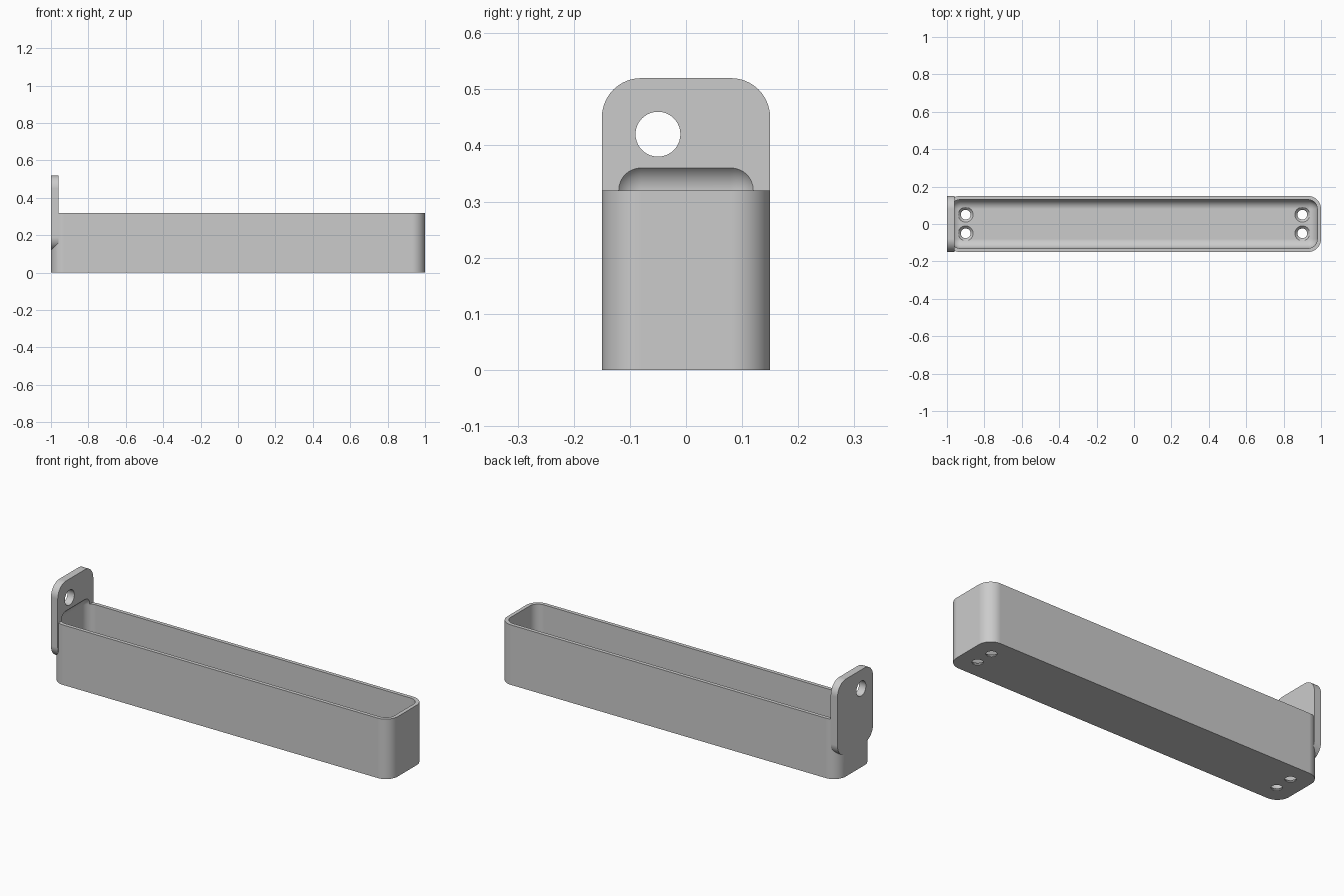
import bpy
import bmesh
from math import radians, tau
from mathutils import Matrix, Vector

cube = bpy.data.objects.get("Cube")
if cube:
    bpy.data.objects.remove(cube, do_unlink=True)

grey = bpy.data.materials.new("plain grey")
grey.use_nodes = True
grey.diffuse_color = (0.6, 0.6, 0.6, 1)
grey.node_tree.nodes["Principled BSDF"].inputs["Base Color"].default_value = grey.diffuse_color


def finish(name, bm):
    bmesh.ops.recalc_face_normals(bm, faces=bm.faces)
    mesh = bpy.data.meshes.new(name)
    bm.to_mesh(mesh)
    bm.free()
    mesh.materials.append(grey)
    obj = bpy.data.objects.new(name, mesh)
    bpy.context.collection.objects.link(obj)
    return obj


def rounded_box(name, low, high, radius, axis=None):
    """Box with the edges along one axis rounded, or all edges if axis is None."""
    low, high = Vector(low), Vector(high)
    bm = bmesh.new()
    bmesh.ops.create_cube(bm, size=1)
    bmesh.ops.scale(bm, vec=high - low, verts=bm.verts)
    bmesh.ops.translate(bm, vec=(low + high) / 2, verts=bm.verts)
    edges = [e for e in bm.edges if axis is None
             or abs(e.verts[0].co[axis] - e.verts[1].co[axis]) > 1e-4]
    bmesh.ops.bevel(bm, geom=edges, offset=radius, segments=10, profile=0.5,
                    affect='EDGES', clamp_overlap=True)
    return finish(name, bm)


def lathe(name, profile, centre, turn=None):
    """Spin a (radius, height) profile around z, then turn and place it."""
    bm = bmesh.new()
    verts = [bm.verts.new((r, 0, z)) for r, z in profile]
    edges = [bm.edges.new(pair) for pair in zip(verts, verts[1:])]
    bmesh.ops.spin(bm, geom=verts + edges, axis=(0, 0, 1), cent=(0, 0, 0),
                   angle=tau, steps=40)
    bmesh.ops.remove_doubles(bm, verts=bm.verts, dist=1e-5)
    if turn:
        bm.transform(turn)
    bmesh.ops.translate(bm, vec=centre, verts=bm.verts)
    return finish(name, bm)


def combine(target, other, operation):
    mod = target.modifiers.new(operation.lower(), 'BOOLEAN')
    mod.operation, mod.solver, mod.object = operation, 'EXACT', other
    bpy.context.view_layer.objects.active = target
    bpy.ops.object.modifier_apply(modifier=mod.name)
    bpy.data.objects.remove(other, do_unlink=True)


# Long tray body with the upright hanging plate at its right end
tray = rounded_box("tray", (-1, -0.15, 0), (1, 0.15, 0.32), 0.07, axis=2)
plate = rounded_box("hanging_plate", (-1, -0.15, 0.12), (-0.96, 0.15, 0.52), 0.07, axis=0)
combine(tray, plate, 'UNION')

# Fully rounded cavity, which also scoops into the plate above the rim
cavity = rounded_box("cavity", (-0.98, -0.13, 0.02), (0.98, 0.13, 0.37), 0.05)
combine(tray, cavity, 'DIFFERENCE')

# Hanging hole through the plate
hole = lathe("hanging_hole", [(0, -0.1), (0.04, -0.1), (0.04, 0.1), (0, 0.1)],
             (-0.98, -0.05, 0.42), Matrix.Rotation(radians(90), 4, 'Y'))
combine(tray, hole, 'DIFFERENCE')

# Countersunk holes through the floor, two at each end
sink = [(0, -0.05), (0.026, -0.05), (0.026, 0.005), (0.04, 0.02), (0.04, 0.06), (0, 0.06)]
for x in (-0.9, 0.9):
    for y in (-0.05, 0.05):
        combine(tray, lathe("floor_hole", sink, (x, y, 0)), 'DIFFERENCE')

# Smooth fillets, crisp edges
bpy.ops.object.select_all(action='DESELECT')
tray.select_set(True)
bpy.context.view_layer.objects.active = tray
bpy.ops.object.shade_smooth_by_angle(angle=radians(30))
normals = tray.modifiers.new("even_normals", 'WEIGHTED_NORMAL')
normals.keep_sharp = True
